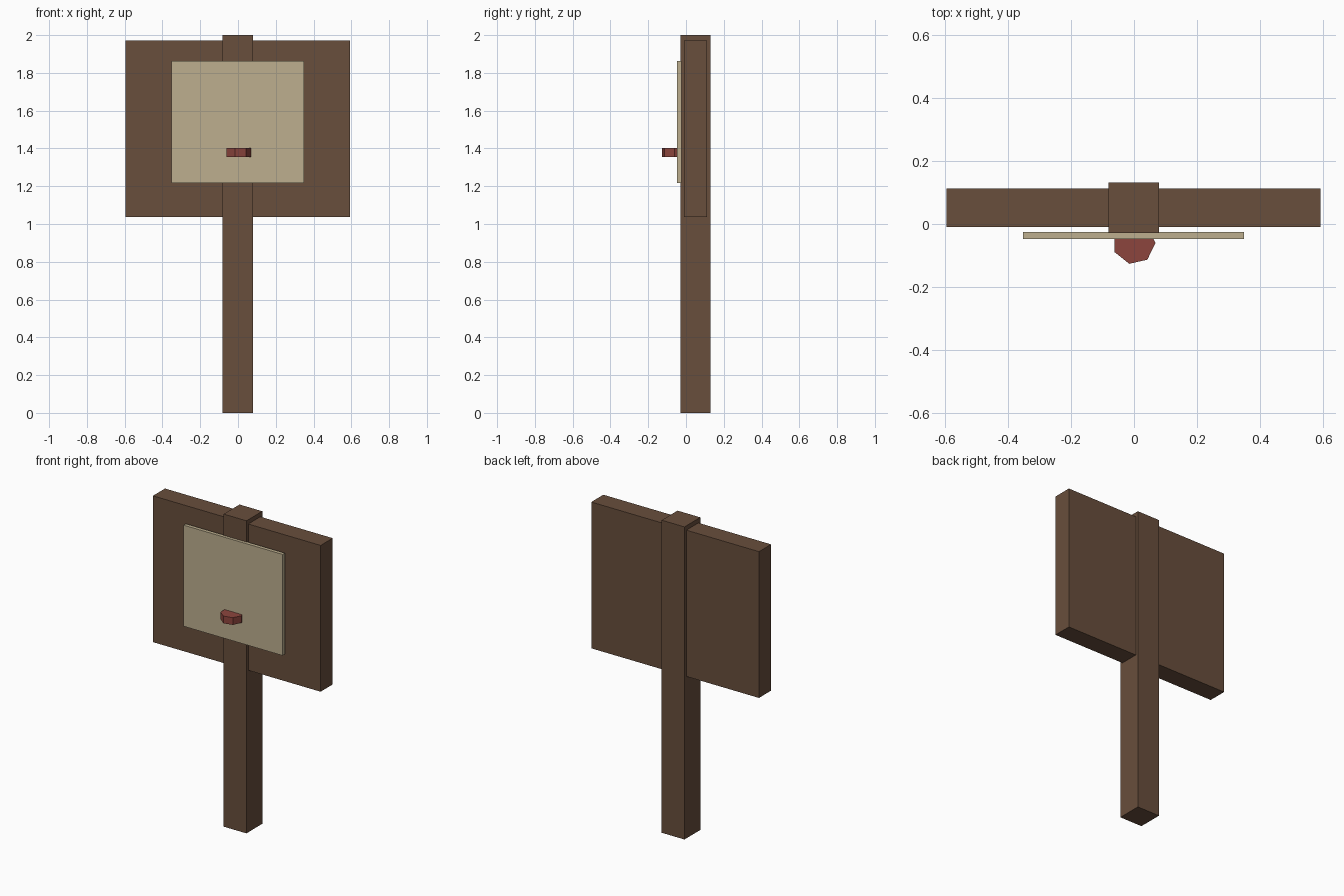
import bpy, math

if "Cube" in bpy.data.objects:
    bpy.data.objects.remove(bpy.data.objects["Cube"])


def material(name, srgb):
    m = bpy.data.materials.new(name)
    lin = [((c / 255 + 0.055) / 1.055) ** 2.4 for c in srgb]
    m.diffuse_color = (*lin, 1)
    m.use_nodes = True
    m.node_tree.nodes["Principled BSDF"].inputs["Base Color"].default_value = m.diffuse_color
    return m


wood = material("brown wood", (104, 78, 60))
paper = material("parchment", (189, 175, 143))
wax = material("red wax", (140, 69, 61))


def box(name, lo, hi, mat):
    bpy.ops.mesh.primitive_cube_add(size=1, location=[(a + b) / 2 for a, b in zip(lo, hi)])
    o = bpy.context.object
    o.name = name
    o.scale = [b - a for a, b in zip(lo, hi)]
    bpy.ops.object.transform_apply(location=False, rotation=False, scale=True)
    o.data.materials.append(mat)


# Post, board crossing through it, and the notice pinned on the front
box("post", (-0.081, -0.029, 0), (0.08, 0.131, 2), wood)
box("board", (-0.595, -0.01, 1.036), (0.592, 0.112, 1.972), wood)
box("notice_sheet", (-0.352, -0.048, 1.217), (0.349, -0.025, 1.864), paper)

# Seven-sided seal half sunk into the notice (a vertex points to +x)
bpy.ops.mesh.primitive_cylinder_add(vertices=7, radius=0.068, depth=0.046,
                                    location=(0, -0.06, 1.379),
                                    rotation=(0, 0, -math.pi / 2))
seal = bpy.context.object
seal.name = "seal"
seal.data.materials.append(wax)
